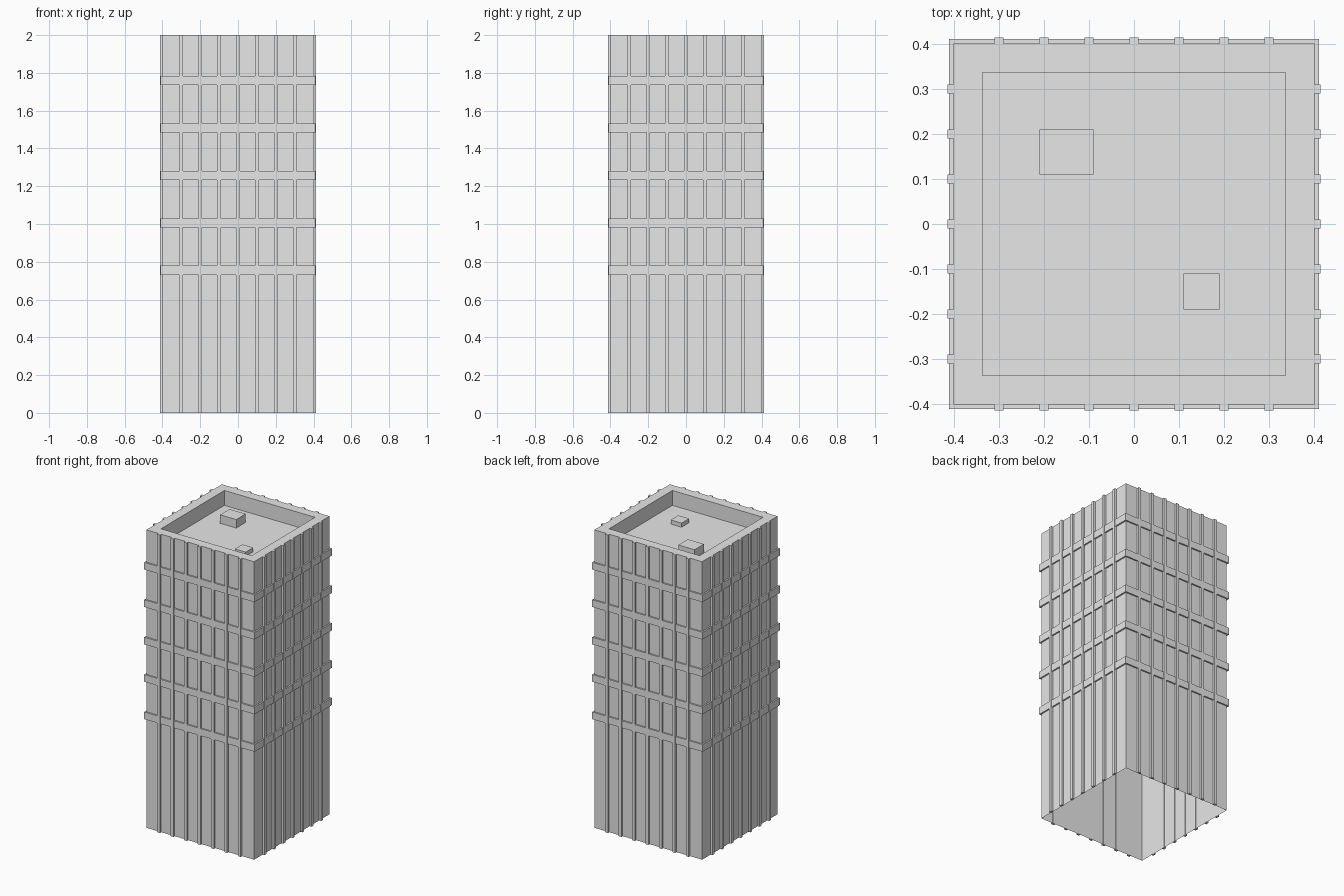
import bpy
import bmesh
from math import pi
from mathutils import Matrix, Vector

cube = bpy.data.objects.get("Cube")
if cube:
    bpy.data.objects.remove(cube, do_unlink=True)

# One plain grey for the whole building
grey = bpy.data.materials.new("light_grey")
grey.use_nodes = True
colour = (0.8, 0.8, 0.8, 1)
grey.diffuse_color = colour
grey.node_tree.nodes["Principled BSDF"].inputs["Base Color"].default_value = colour

HALF = 0.4       # half width of the tower
HEIGHT = 2.0
EMBED = 0.002    # how far trim sinks into the walls


def finish(bm, name):
    mesh = bpy.data.meshes.new(name)
    bm.to_mesh(mesh)
    bm.free()
    mesh.materials.append(grey)
    obj = bpy.data.objects.new(name, mesh)
    bpy.context.collection.objects.link(obj)
    return obj


def add_box(bm, low, high, turn=0):
    low, high = Vector(low), Vector(high)
    matrix = (Matrix.Rotation(turn, 4, "Z")
              @ Matrix.Translation((low + high) / 2)
              @ Matrix.Diagonal((high - low).to_4d()))
    return bmesh.ops.create_cube(bm, size=1, matrix=matrix)["verts"]


def face_along(bm, direction):
    return max(bm.faces, key=lambda f: f.normal.dot(Vector(direction)))


# Tower shell: open underneath, with a sunken roof behind a parapet
bm = bmesh.new()
add_box(bm, (-HALF, -HALF, 0), (HALF, HALF, HEIGHT))
bm.normal_update()
bmesh.ops.delete(bm, geom=[face_along(bm, (0, 0, -1))], context="FACES_ONLY")
roof = face_along(bm, (0, 0, 1))
bmesh.ops.inset_region(bm, faces=[roof], thickness=0.09)
bmesh.ops.inset_region(bm, faces=[roof], thickness=0, depth=0)
bmesh.ops.translate(bm, verts=list(roof.verts), vec=(0, 0, -0.1))
finish(bm, "tower_shell")

# Vertical fins, seven on each side
bm = bmesh.new()
for side in range(4):
    for i in range(-3, 4):
        x = i * 0.1
        add_box(bm, (x - 0.01, -0.414, 0),
                (x + 0.01, -HALF + EMBED, HEIGHT), side * pi / 2)
finish(bm, "vertical_fins")

# Horizontal bands: square rings around the upper floors
bm = bmesh.new()
for level in range(5):
    z = 0.731 + level * 0.251
    rings = []
    for half, height in ((HALF - EMBED, z), (0.41, z),
                         (0.41, z + 0.048), (HALF - EMBED, z + 0.048)):
        rings.append([bm.verts.new((sx * half, sy * half, height))
                      for sx, sy in ((-1, -1), (1, -1), (1, 1), (-1, 1))])
    for a, b in zip(rings, rings[1:] + rings[:1]):
        for i in range(4):
            j = (i + 1) % 4
            bm.faces.new((a[i], a[j], b[j], b[i]))
bmesh.ops.recalc_face_normals(bm, faces=bm.faces)
finish(bm, "floor_bands")

# Rooftop equipment
for name, low, high in (
        ("large_roof_unit", (-0.21, 0.11, 1.9), (-0.09, 0.21, 1.957)),
        ("small_roof_unit", (0.11, -0.19, 1.9), (0.19, -0.11, 1.928))):
    bm = bmesh.new()
    add_box(bm, low, high)
    finish(bm, name)
